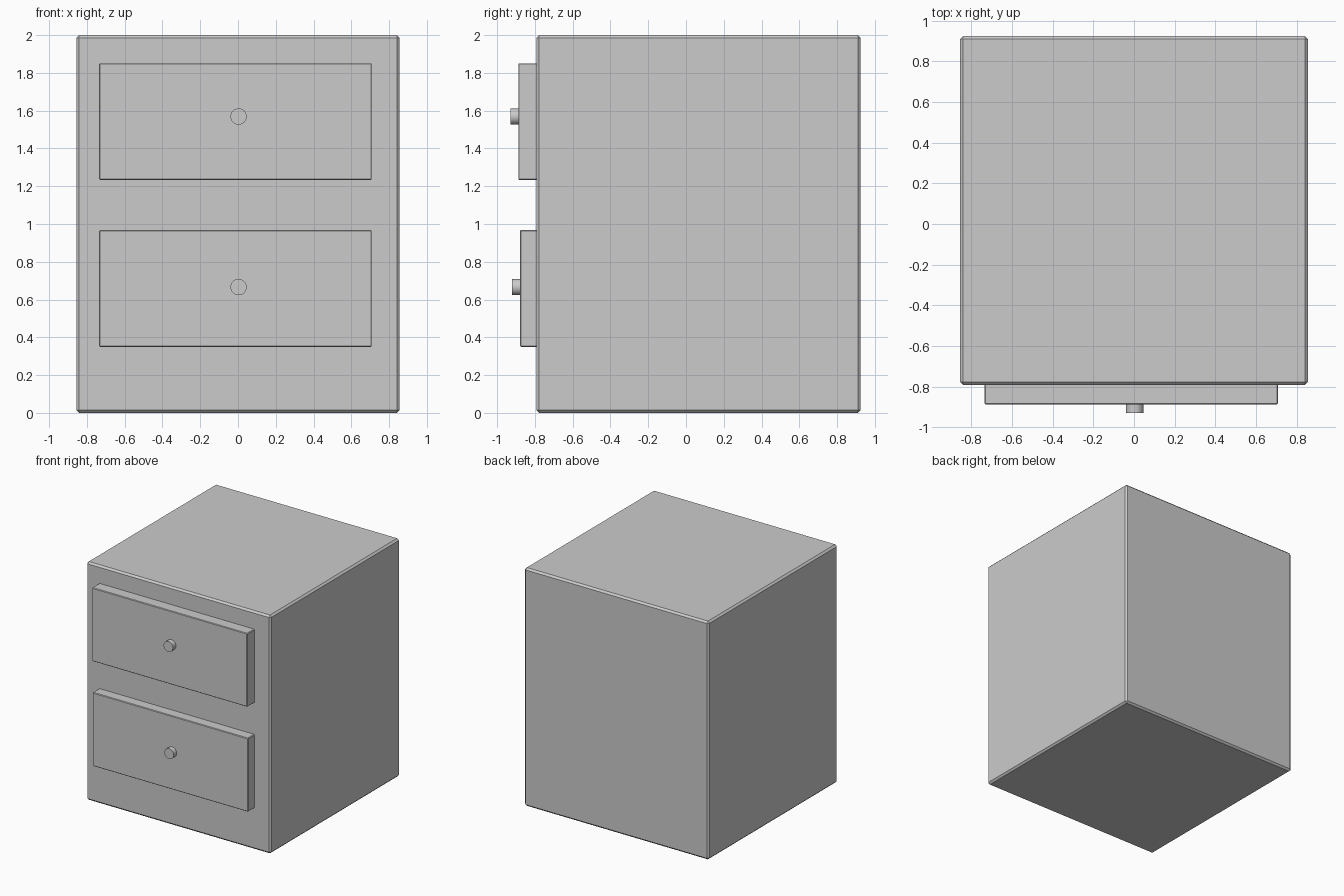
import bpy
import math

if "Cube" in bpy.data.objects:
    bpy.data.objects.remove(bpy.data.objects["Cube"])


def box(name, lo, hi, bevel):
    """Axis-aligned box between two corners with chamfered edges."""
    centre = [(a + b) / 2 for a, b in zip(lo, hi)]
    bpy.ops.mesh.primitive_cube_add(size=1, location=centre)
    ob = bpy.context.object
    ob.name = name
    ob.scale = [b - a for a, b in zip(lo, hi)]
    bpy.ops.object.transform_apply(location=False, rotation=False, scale=True)
    mod = ob.modifiers.new("edge_chamfer", 'BEVEL')
    mod.width = bevel
    mod.segments = 1
    return ob


def knob(name, z, front, back):
    """Round pull facing -y."""
    bpy.ops.mesh.primitive_cylinder_add(
        vertices=32, radius=0.043, depth=back - front,
        location=(0.003, (front + back) / 2, z), rotation=(math.pi / 2, 0, 0))
    bpy.context.object.name = name
    bpy.ops.object.shade_smooth_by_angle(angle=math.radians(30))


# Cabinet body
box("cabinet_body", (-0.856, -0.792, 0), (0.856, 0.925, 2), 0.015)

# Drawers with knobs: name, bottom, top, front face, knob height
for name, z0, z1, y, kz in (("upper", 1.234, 1.851, -0.888, 1.569),
                            ("lower", 0.35, 0.968, -0.879, 0.666)):
    box(name + "_drawer", (-0.735, y, z0), (0.708, -0.75, z1), 0.005)
    knob(name + "_knob", kz, y - 0.041, y + 0.02)
